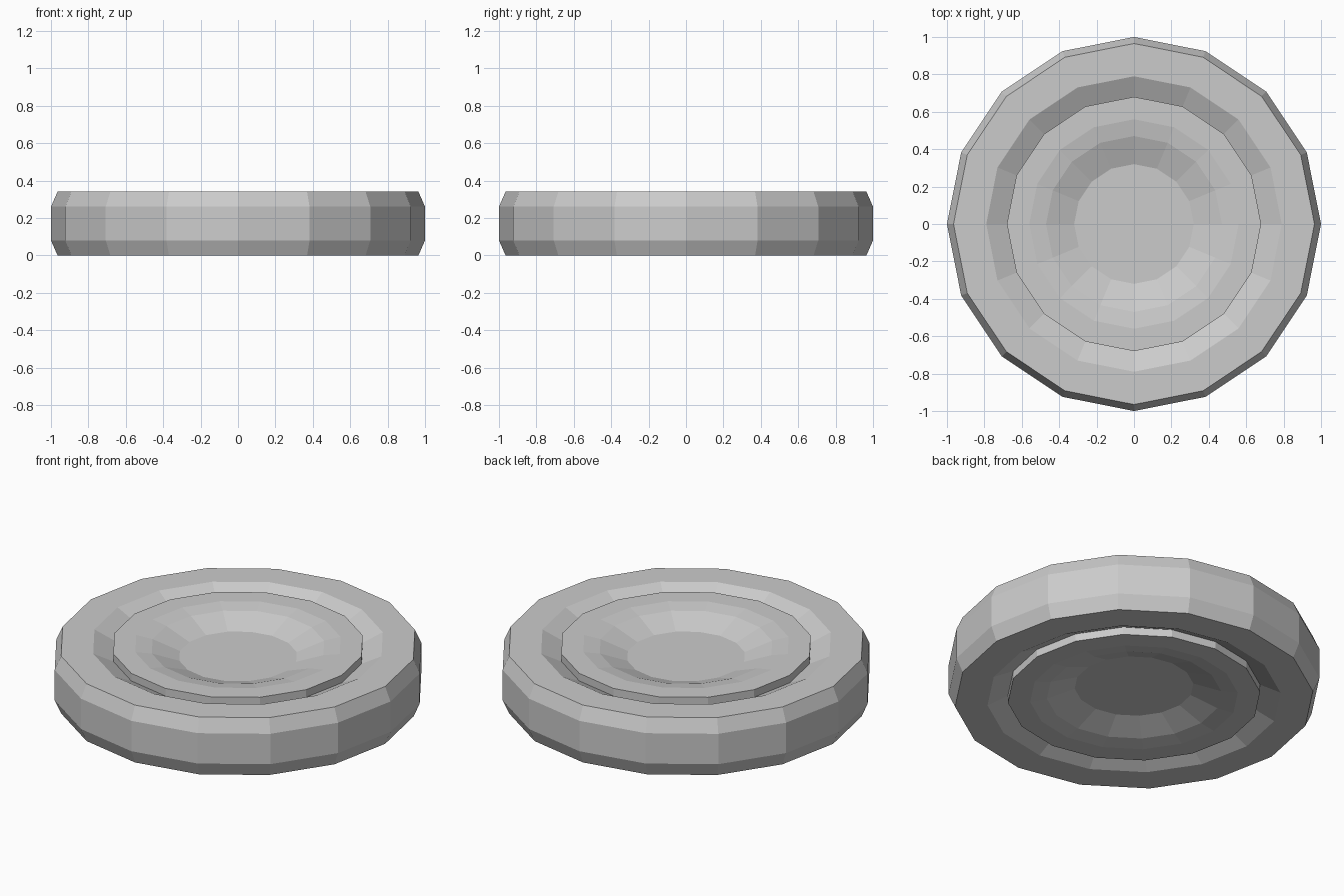
import bpy, bmesh, math

if "Cube" in bpy.data.objects:
    bpy.data.objects.remove(bpy.data.objects["Cube"])

SIDES = 16
MID = 0.17  # both parts are symmetric about this height


def lathe(name, upper):
    """Spin an upper half profile (radius, z) and its mirror image around z."""
    profile = upper + [(r, 2 * MID - z) for r, z in reversed(upper)]
    bm = bmesh.new()
    rings = []
    for r, z in profile:
        rings.append([bm.verts.new((r * math.cos(2 * math.pi * i / SIDES),
                                    r * math.sin(2 * math.pi * i / SIDES), z))
                      for i in range(SIDES)])
    for a, b in zip(rings, rings[1:]):
        for i in range(SIDES):
            j = (i + 1) % SIDES
            bm.faces.new((a[i], b[i], b[j], a[j]))
    return bm, rings


def finish(bm, name):
    bmesh.ops.recalc_face_normals(bm, faces=bm.faces)
    mesh = bpy.data.meshes.new(name)
    bm.to_mesh(mesh)
    bm.free()
    obj = bpy.data.objects.new(name, mesh)
    bpy.context.collection.objects.link(obj)
    return obj


# Tyre: chamfered tread, flat sidewall, slope down to the rim
bm, rings = lathe("tyre", [(0.68, 0.285), (0.79, 0.34), (0.965, 0.34), (1.0, 0.26)])
for i in range(SIDES):  # inner wall against the rim
    j = (i + 1) % SIDES
    bm.faces.new((rings[-1][i], rings[0][i], rings[0][j], rings[-1][j]))
finish(bm, "tyre")

# Wheel disc: raised rim with a stepped dish on both sides
bm, rings = lathe("wheel_disc", [(0.32, 0.26), (0.47, 0.315), (0.56, 0.33), (0.68, 0.33)])
bm.faces.new(rings[0])
bm.faces.new(rings[-1])
finish(bm, "wheel_disc")
